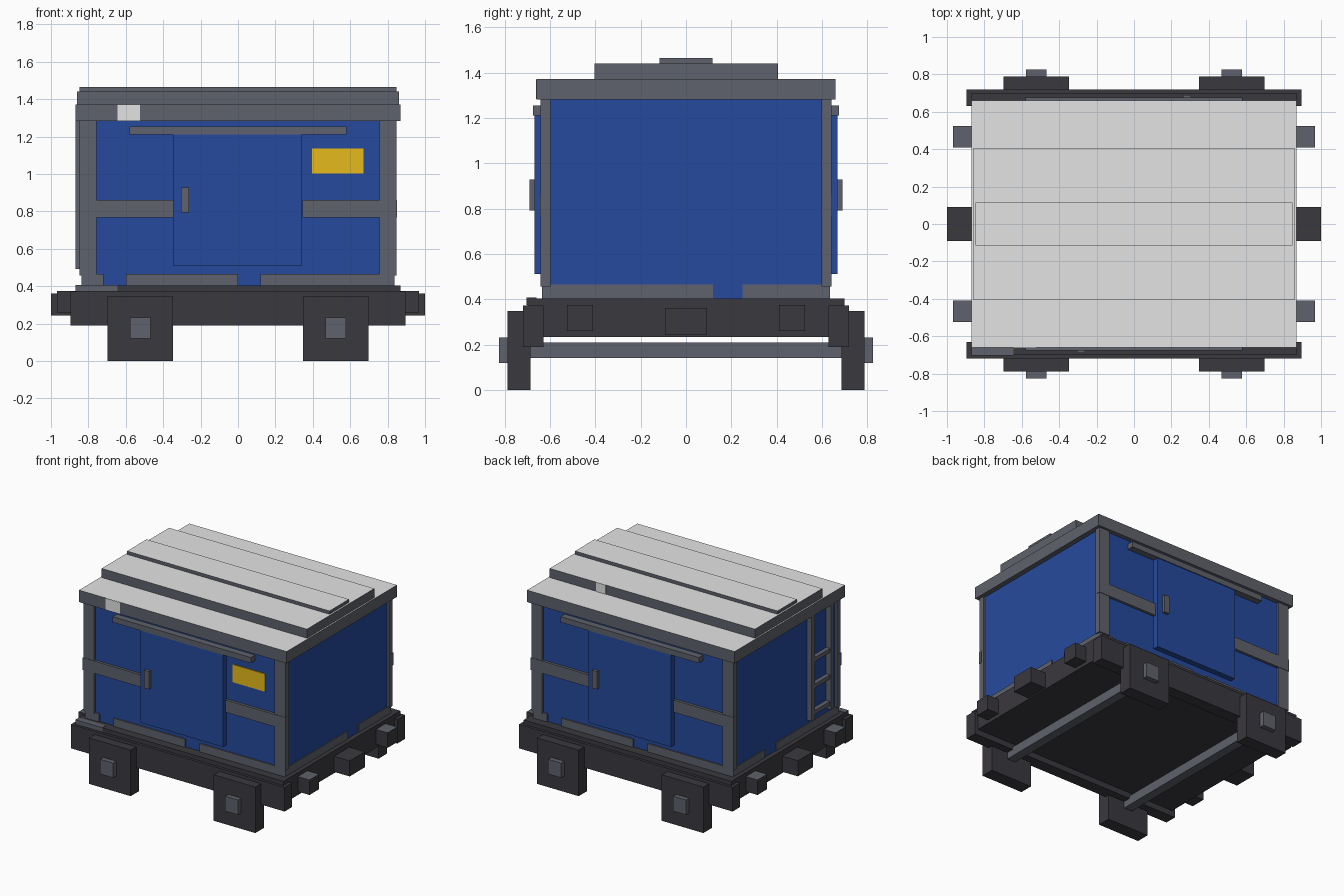
import bpy
import bmesh
from mathutils import Matrix, Vector

old = bpy.data.objects.get("Cube")
if old:
    bpy.data.objects.remove(old, do_unlink=True)


def material(name, hex_code):
    def linear(c):
        return c / 12.92 if c <= 0.04045 else ((c + 0.055) / 1.055) ** 2.4
    rgb = [linear(b / 255) for b in bytes.fromhex(hex_code)]
    m = bpy.data.materials.new(name)
    m.use_nodes = True
    m.diffuse_color = (*rgb, 1)
    m.node_tree.nodes["Principled BSDF"].inputs["Base Color"].default_value = (*rgb, 1)
    return m


BLUE = material("wagon blue", "264a9e")
GREY = material("frame grey", "5f626c")
DARK = material("chassis dark", "3a383e")
LIGHT = material("roof light grey", "e4e4e4")
GOLD = material("plate yellow", "e6ba1c")


def box(name, x, y, z, mat, top=None, turn=False):
    """Box from ranges; optional top colour; turn rotates half a turn about z."""
    lo, hi = Vector((x[0], y[0], z[0])), Vector((x[1], y[1], z[1]))
    bm = bmesh.new()
    bmesh.ops.create_cube(bm, size=1)
    for v in bm.verts:
        v.co = Vector(((lo[i] + hi[i]) / 2 + v.co[i] * (hi[i] - lo[i]) for i in range(3)))
    if turn:
        bmesh.ops.transform(bm, matrix=Matrix.Diagonal((-1, -1, 1, 1)), verts=bm.verts)
    bm.normal_update()
    mesh = bpy.data.meshes.new(name)
    mesh.materials.append(mat)
    if top:
        mesh.materials.append(top)
        for f in bm.faces:
            f.material_index = int(f.normal.z > 0.5)
    bm.to_mesh(mesh)
    bm.free()
    ob = bpy.data.objects.new(name, mesh)
    bpy.context.collection.objects.link(ob)
    return ob


def span(sign, a, b):
    """Range on one side of the centre."""
    return tuple(sorted((sign * a, sign * b)))


# Body and floor
box("body", (-0.832, 0.832), (-0.625, 0.625), (0.4, 1.29), BLUE)
box("deck", (-0.87, 0.87), (-0.70, 0.70), (0.234, 0.404), DARK)
box("deck_edge_patch", (-0.87, -0.645), (-0.703, -0.66), (0.375, 0.407), GREY)

# Stepped roof
box("roof_lower", (-0.87, 0.87), (-0.66, 0.66), (1.282, 1.372), GREY, LIGHT)
box("roof_middle", (-0.86, 0.86), (-0.403, 0.403), (1.372, 1.441), GREY, LIGHT)
box("roof_ridge", (-0.848, 0.848), (-0.116, 0.116), (1.441, 1.466), GREY, LIGHT)
box("roof_front_patch", (-0.645, -0.525), (-0.663, -0.66), (1.284, 1.371), LIGHT)
box("roof_back_patch", (0.39, 0.47), (0.403, 0.406), (1.372, 1.441), LIGHT)

for s in (-1, 1):
    side = "left" if s > 0 else "right"
    end = "back" if s > 0 else "front"
    turn = s > 0

    # Long sides: sill, bands, door, handle and rail, alike after a half turn
    for n, x in enumerate(((-0.837, -0.72), (-0.6, 0), (0.12, 0.837))):
        box(f"{end}_sill_{n}", x, (-0.635, -0.62), (0.4, 0.465), GREY, turn=turn)
    for n, x in enumerate(((-0.85, -0.345), (0.345, 0.85))):
        box(f"{end}_band_{n}", x, (-0.645, -0.62), (0.767, 0.86), GREY, turn=turn)
    box(f"{end}_door", (-0.348, 0.343), (-0.668, -0.62), (0.511, 1.212), BLUE, turn=turn)
    box(f"{end}_door_handle", (-0.305, -0.263), (-0.69, -0.66), (0.793, 0.928), GREY, turn=turn)
    box(f"{end}_door_rail", (-0.58, 0.58), (-0.675, -0.62), (1.212, 1.255), GREY, turn=turn)

    # End sills
    for n, y in enumerate(((-0.63, 0.12), (0.25, 0.63))):
        box(f"{side}_end_sill_{n}", span(s, 0.82, 0.838), y, (0.4, 0.465), GREY)

    # Chassis beams, coupling and buffers
    box(f"{end}_sole_bar", (-0.895, 0.895), span(s, 0.63, 0.72), (0.19, 0.372), DARK)
    box(f"{side}_coupling", span(s, 0.86, 1.0), (-0.092, 0.09), (0.244, 0.362), DARK)
    for t in (-1, 1):
        row = "back" if t > 0 else "front"
        box(f"{row}_{side}_buffer", span(s, 0.86, 0.967), span(t, 0.41, 0.525),
            (0.26, 0.374), DARK, GREY)
        box(f"{row}_{side}_corner_post", span(s, 0.757, 0.847), span(t, 0.598, 0.642),
            (0.457, 1.29), GREY)

        # Square wheel blocks with hubs
        box(f"{row}_{side}_wheel", span(s, 0.348, 0.697), span(t, 0.687, 0.788),
            (0, 0.348), DARK)
        box(f"{row}_{side}_hub", span(s, 0.468, 0.578), span(t, 0.78, 0.825),
            (0.12, 0.232), GREY)
    box(f"{side}_axle", span(s, 0.488, 0.558), (-0.7, 0.7), (0.14, 0.21), GREY)

# Front plate
box("front_plate", (0.396, 0.67), (-0.632, -0.624), (1.003, 1.137), GOLD)

# Ladder on the right end
for n, y in enumerate((-0.51, -0.28)):
    box(f"ladder_rail_{n}", (-0.87, -0.83), (y - 0.02, y + 0.02), (0.492, 1.29), GREY)
for n in range(3):
    z = 0.54 + n * 0.2
    box(f"ladder_rung_{n}", (-0.865, -0.83), (-0.51, -0.28), (z - 0.015, z + 0.015), GREY)
